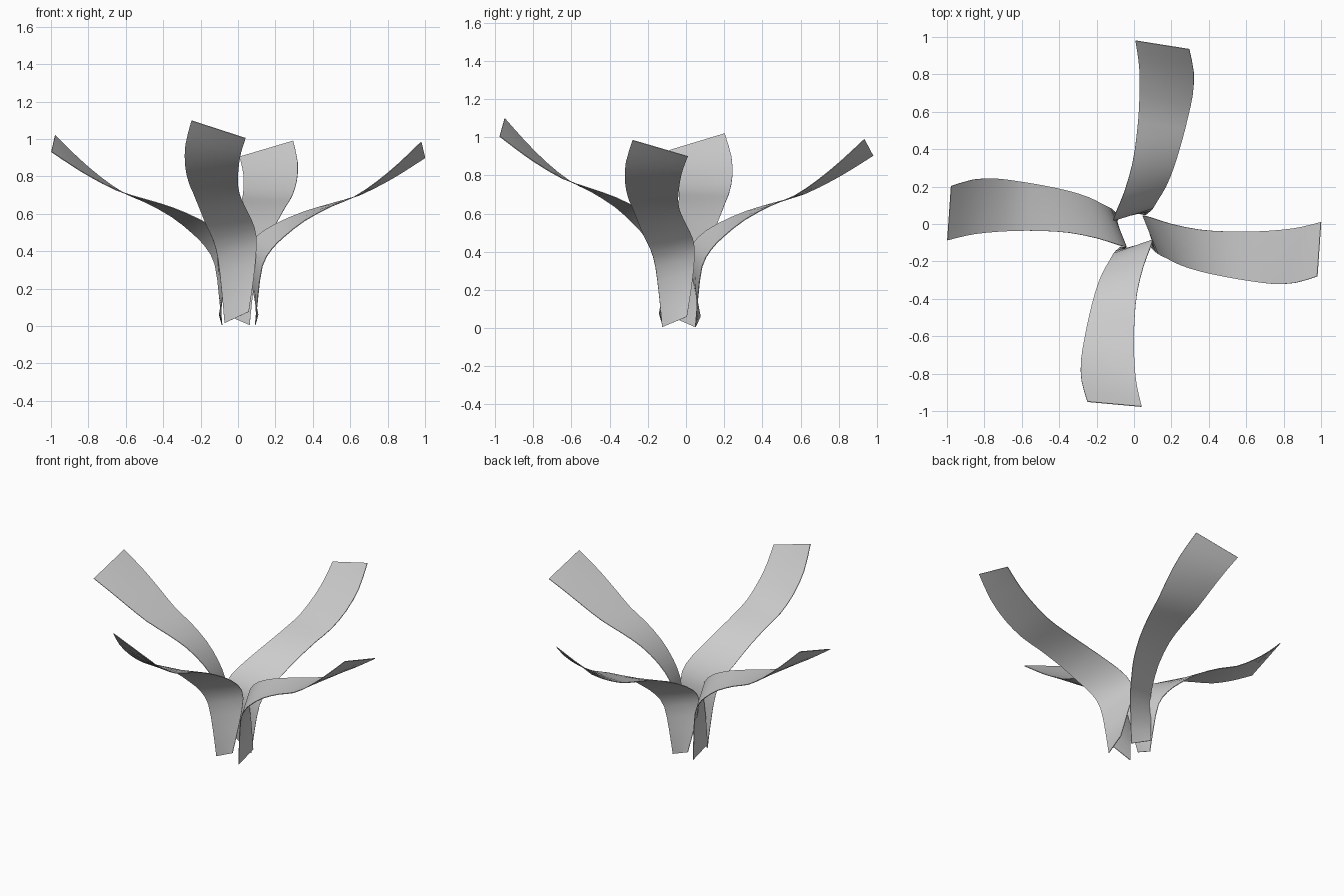
import bpy, bmesh, math
from mathutils import Vector, Matrix

cube = bpy.data.objects.get("Cube")
if cube:
    bpy.data.objects.remove(cube)

grey = bpy.data.materials.new("pale_grey")
grey.use_nodes = True
colour = (0.6, 0.6, 0.6, 1)
grey.diffuse_color = colour
grey.node_tree.nodes["Principled BSDF"].inputs["Base Color"].default_value = colour

# The two long edges of one twisted blade, from base to tip
inner_edge = [(.1, .045, .06), (.068, .07, .22), (.04, .085, .38), (.083, .075, .47),
              (.193, .04, .545), (.343, .01, .61), (.493, 0, .655), (.643, 0, .7),
              (.793, .01, .775), (.893, .025, .835), (.993, .05, .9)]
outer_edge = [(.085, -.085, .005), (.1, -.1, .16), (.123, -.12, .32), (.173, -.145, .41),
              (.243, -.18, .48), (.353, -.215, .565), (.493, -.245, .64), (.613, -.265, .69),
              (.733, -.28, .77), (.853, -.275, .87), (.973, -.24, .985)]


def smooth_path(points, steps=2):
    """Pass a Catmull-Rom curve through the points."""
    p = [Vector(q) for q in points]
    p = [2 * p[0] - p[1]] + p + [2 * p[-1] - p[-2]]
    path = []
    for a, b, c, d in zip(p, p[1:], p[2:], p[3:]):
        for k in range(steps):
            t = k / steps
            path.append((2 * b + (c - a) * t + (2 * a - 5 * b + 4 * c - d) * t ** 2
                         + (3 * b - a - 3 * c + d) * t ** 3) / 2)
    return path + [p[-2]]


def make_blade(name, turn, reach, height, centre):
    move = (Matrix.Translation(centre) @ Matrix.Rotation(math.radians(turn), 4, "Z")
            @ Matrix.Diagonal((reach, 1, height, 1)))
    bm = bmesh.new()
    rows = []
    for a, b in zip(smooth_path(inner_edge), smooth_path(outer_edge)):
        rows.append([bm.verts.new(move @ a.lerp(b, k / 2)) for k in range(3)])
    for low, high in zip(rows, rows[1:]):
        for k in range(2):
            bm.faces.new((low[k], low[k + 1], high[k + 1], high[k]))
    mesh = bpy.data.meshes.new(name)
    bm.to_mesh(mesh)
    bm.free()
    mesh.materials.append(grey)
    blade = bpy.data.objects.new(name, mesh)
    bpy.context.collection.objects.link(blade)
    # Thin sheet
    sheet = blade.modifiers.new("thickness", "SOLIDIFY")
    sheet.thickness = 0.004
    sheet.offset = 0
    bpy.ops.object.select_all(action="DESELECT")
    blade.select_set(True)
    bpy.context.view_layer.objects.active = blade
    bpy.ops.object.modifier_apply(modifier=sheet.name)
    bpy.ops.object.shade_smooth_by_angle(angle=math.radians(40))


# Four blades around the stem, each with a slightly different lean and height
make_blade("left_blade", 0, 1, 1, (.007, -.04, 0))
make_blade("back_blade", 85, 1.017, 1.005, (-.03, -.03, 0))
make_blade("right_blade", 180, 1.005, 1.035, (0, -.037, 0))
make_blade("front_blade", 268.5, .937, 1.105, (.015, -.045, .01))
